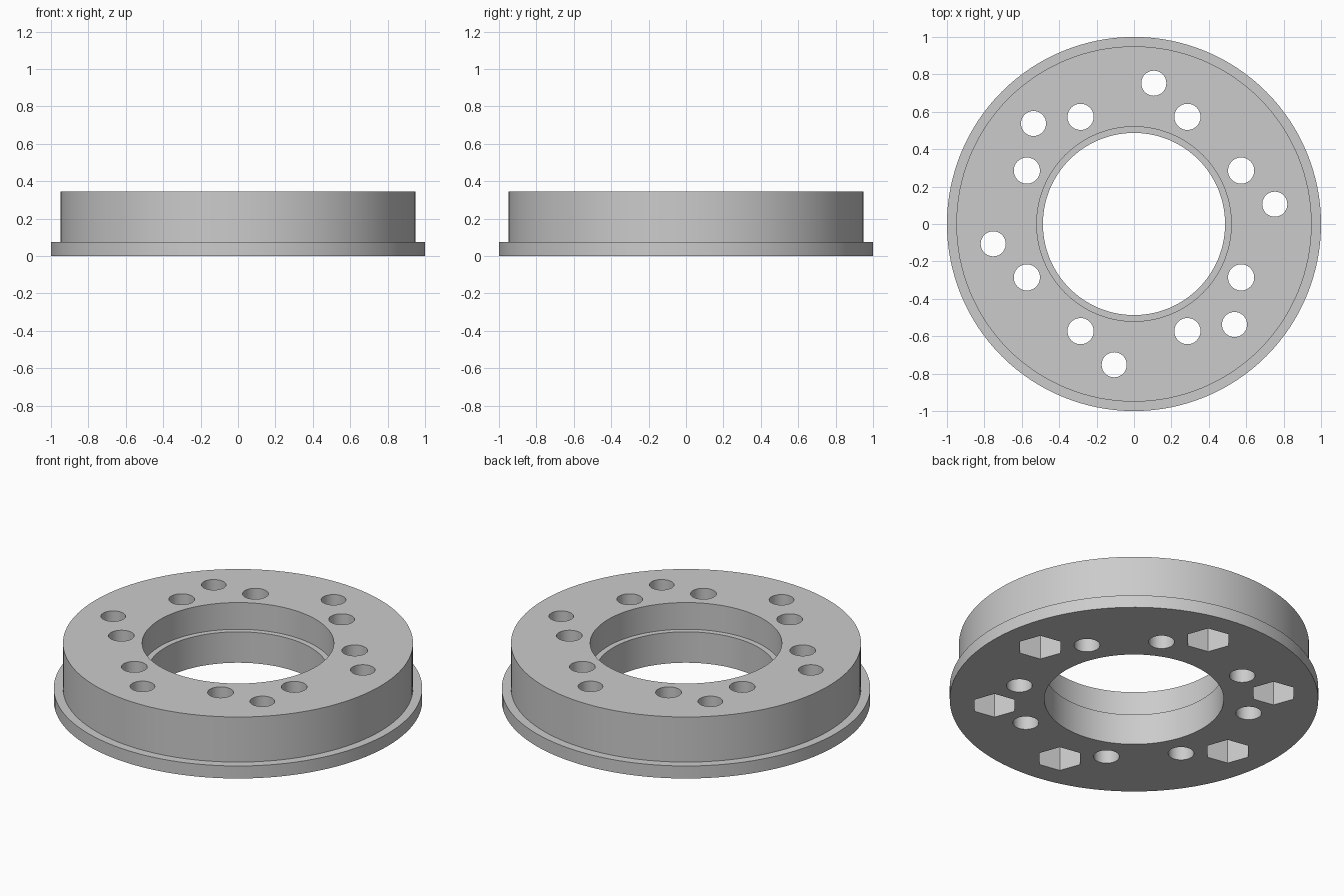
import bpy, bmesh
from math import cos, sin, radians, pi
from mathutils import Matrix

if "Cube" in bpy.data.objects:
    bpy.data.objects.remove(bpy.data.objects["Cube"], do_unlink=True)

HEIGHT = 0.345
STEP_Z = 0.185
FLANGE_Z = 0.075
POCKET_DEPTH = 0.17
SEGMENTS = 128

grey = bpy.data.materials.new("light_grey")
grey.use_nodes = True
grey.diffuse_color = (0.6, 0.6, 0.6, 1)
grey.node_tree.nodes["Principled BSDF"].inputs["Base Color"].default_value = (0.6, 0.6, 0.6, 1)


def to_object(name, bm):
    bmesh.ops.recalc_face_normals(bm, faces=bm.faces)
    mesh = bpy.data.meshes.new(name)
    bm.to_mesh(mesh)
    bm.free()
    mesh.materials.append(grey)
    obj = bpy.data.objects.new(name, mesh)
    bpy.context.collection.objects.link(obj)
    return obj


def lathe(name, profile):
    bm = bmesh.new()
    rings = []
    for i in range(SEGMENTS):
        a = 2 * pi * i / SEGMENTS
        rings.append([bm.verts.new((r * cos(a), r * sin(a), z)) for r, z in profile])
    n = len(profile)
    for i in range(SEGMENTS):
        a, b = rings[i], rings[(i + 1) % SEGMENTS]
        for j in range(n):
            k = (j + 1) % n
            bm.faces.new((a[j], b[j], b[k], a[k]))
    return to_object(name, bm)


def prisms(name, items, bottom, top):
    """Upright prisms; each item is (distance, angle, radius, sides, turn)."""
    bm = bmesh.new()
    for dist, angle, radius, sides, turn in items:
        a = radians(angle)
        place = Matrix.Translation((dist * cos(a), dist * sin(a), (bottom + top) / 2))
        bmesh.ops.create_cone(bm, cap_ends=True, segments=sides, radius1=radius,
                              radius2=radius, depth=top - bottom,
                              matrix=place @ Matrix.Rotation(radians(turn), 4, "Z"))
    obj = to_object(name, bm)
    obj.hide_render = True
    return obj


# Ring body with a bottom flange and a stepped bore
ring = lathe("flanged_ring", [
    (0.487, 0), (1, 0), (1, FLANGE_Z), (0.95, FLANGE_Z),
    (0.95, HEIGHT), (0.52, HEIGHT), (0.52, STEP_Z), (0.487, STEP_Z)])

# Inner bolt circle, outer bolt circle and hexagonal nut pockets underneath
inner_angles = [q + s for q in range(0, 360, 90) for s in (26.5, 63.5)]
outer_angles = [half + a for half in (0, 180) for a in (8, 82, 135)]
holes = [(0.64, a, 0.07, 48, 0) for a in inner_angles]
holes += [(0.76, a, 0.067, 48, 0) for a in outer_angles]
pockets = [(0.76, a, 0.126, 6, 20) for a in outer_angles]
# create_cone starts its first corner on an axis, so the hexagons share one turn
cutters = [prisms("hole_cutter", holes, -0.1, HEIGHT + 0.1),
           prisms("pocket_cutter", pockets, -0.1, POCKET_DEPTH)]

bpy.context.view_layer.objects.active = ring
ring.select_set(True)
for cutter in cutters:
    mod = ring.modifiers.new(cutter.name, "BOOLEAN")
    mod.operation = "DIFFERENCE"
    mod.solver = "EXACT"
    mod.object = cutter
    bpy.ops.object.modifier_apply(modifier=mod.name)
for cutter in cutters:
    bpy.data.objects.remove(cutter, do_unlink=True)

# Round walls smooth, rims and pocket corners sharp
bpy.ops.object.shade_smooth_by_angle(angle=radians(30))
